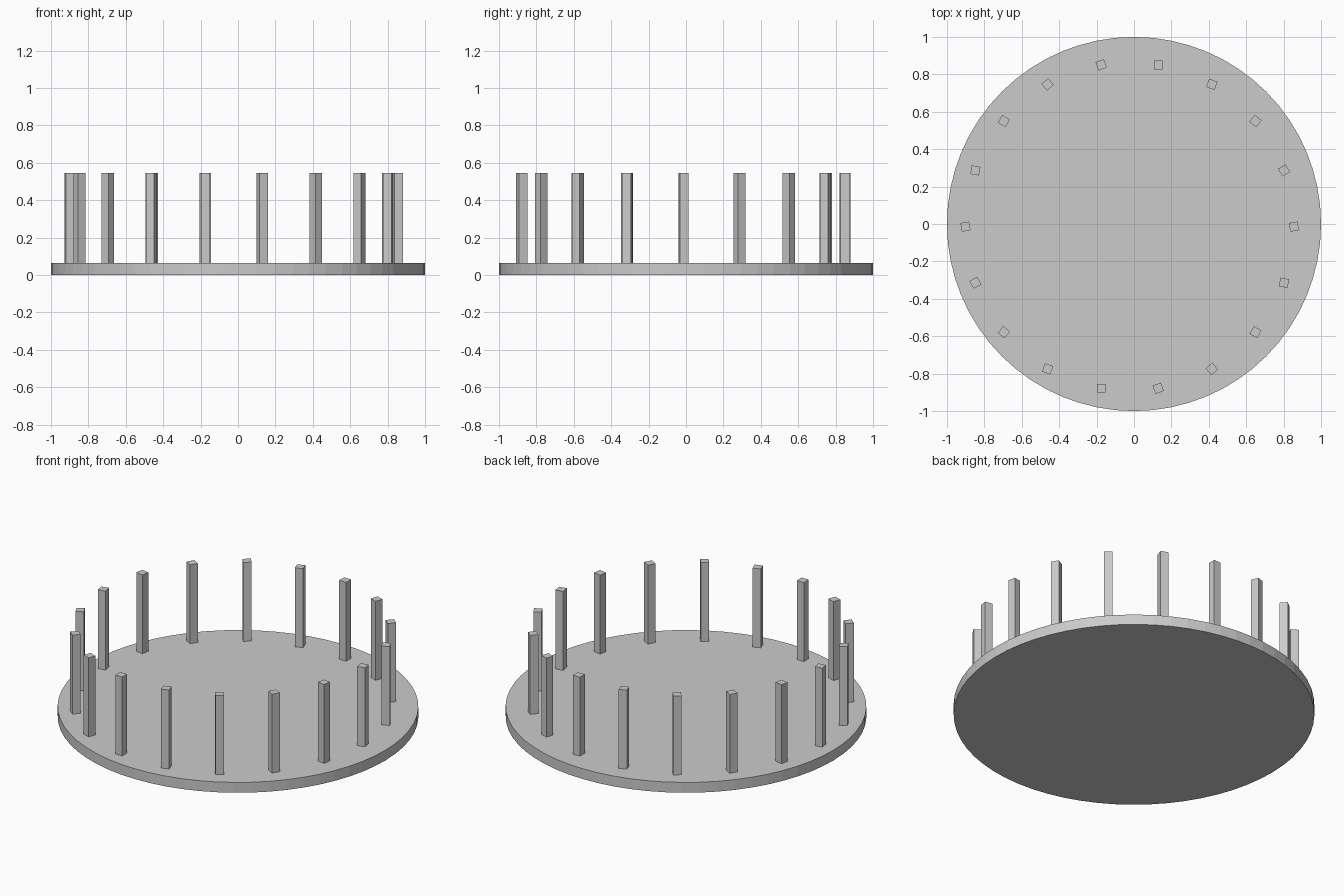
import bpy
from math import cos, sin, radians

if "Cube" in bpy.data.objects:
    bpy.data.objects.remove(bpy.data.objects["Cube"])

PLATE_H = 0.063
POST_TOP = 0.546
POST_W = 0.047
RING_R = 0.878
RING_X, RING_Y = -0.023, -0.014
COUNT = 18

# Round base plate
bpy.ops.mesh.primitive_cylinder_add(vertices=64, radius=1.0, depth=PLATE_H,
                                    location=(0, 0, PLATE_H / 2))
bpy.context.object.name = "base_plate"

# Ring of square posts, each turned with the ring
h = POST_TOP - PLATE_H
for i in range(COUNT):
    a = radians(i * 360 / COUNT)
    bpy.ops.mesh.primitive_cube_add(
        size=1,
        location=(RING_X + RING_R * cos(a), RING_Y + RING_R * sin(a), PLATE_H + h / 2),
        rotation=(0, 0, a + radians(10)))
    post = bpy.context.object
    post.name = f"post_{i + 1:02d}"
    post.scale = (POST_W, POST_W, h)
